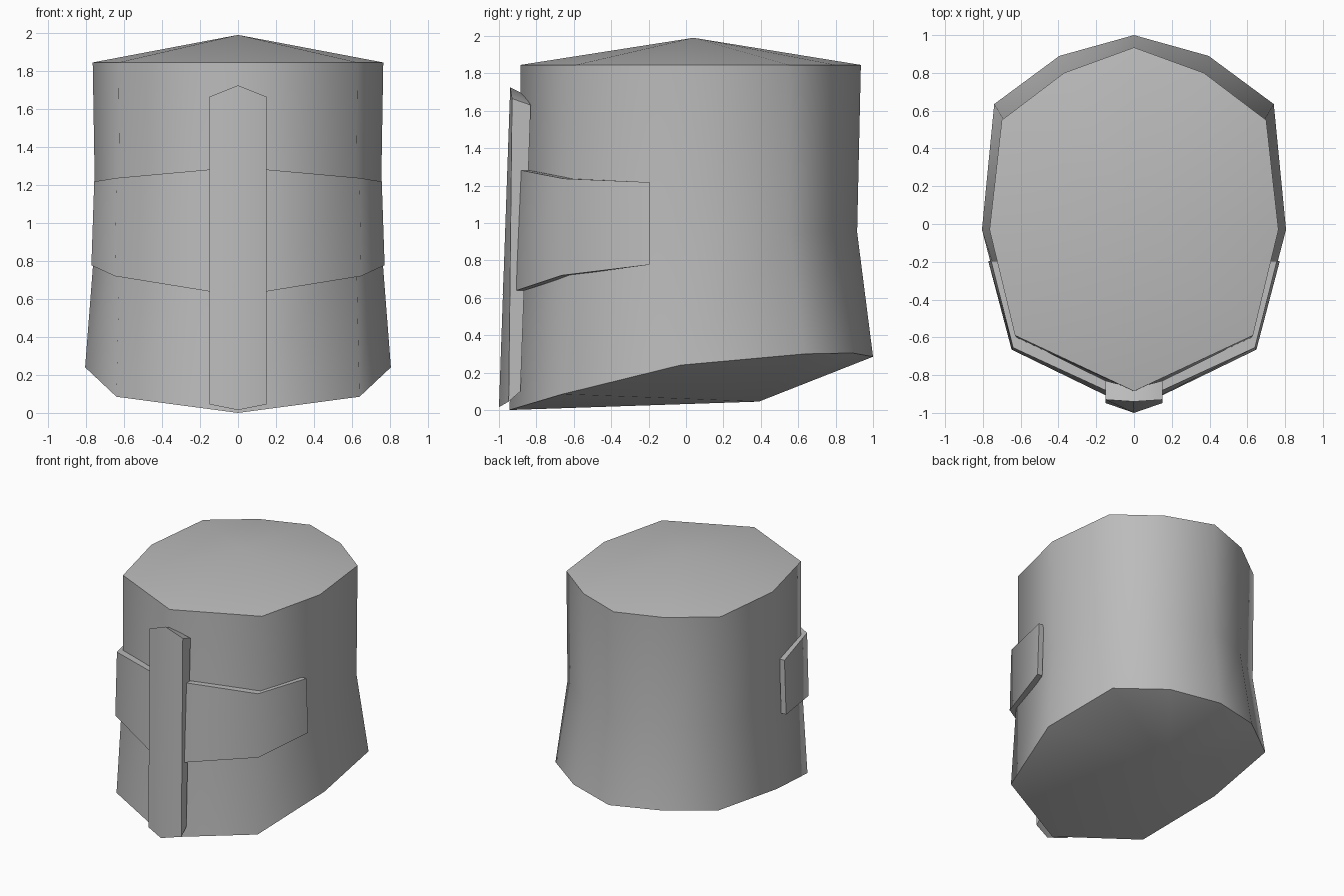
import bpy
import math

cube = bpy.data.objects.get("Cube")
if cube:
    bpy.data.objects.remove(cube, do_unlink=True)

grey = bpy.data.materials.new("plain grey")
grey.use_nodes = True
COLOUR = (0.5, 0.5, 0.5, 1)
grey.diffuse_color = COLOUR
grey.node_tree.nodes["Principled BSDF"].inputs["Base Color"].default_value = COLOUR


def make_object(name, verts, faces):
    mesh = bpy.data.meshes.new(name)
    mesh.from_pydata(verts, [], faces)
    mesh.materials.append(grey)
    obj = bpy.data.objects.new(name, mesh)
    bpy.context.collection.objects.link(obj)
    bpy.ops.object.select_all(action="DESELECT")
    obj.select_set(True)
    bpy.context.view_layer.objects.active = obj
    bpy.ops.object.mode_set(mode="EDIT")
    bpy.ops.mesh.select_all(action="SELECT")
    bpy.ops.mesh.normals_make_consistent(inside=False)
    bpy.ops.object.mode_set(mode="OBJECT")
    bpy.ops.object.shade_smooth_by_angle(angle=math.radians(60))
    return obj


def mirrored(half):
    """Close a front-to-back half outline into a full ring."""
    return half + [(-x, y, z) for x, y, z in half[-2:0:-1]]


def bridge(a, b, n, closed=True):
    """Quads between two runs of n vertices starting at a and b."""
    return [(a + i, a + (i + 1) % n, b + (i + 1) % n, b + i)
            for i in range(n if closed else n - 1)]


# Helmet shell: three ten-sided rings with a low fan at each end
bottom = [(0, -.945, 0), (.64, -.66, .085), (.805, -.03, .24),
          (.74, .635, .3), (.395, .89, .305), (0, 1, .285)]
waist = [(x, y, .95) for x, y in
         [(0, -.89), (.62, -.605), (.75, -.03), (.69, .55), (.365, .79), (0, .915)]]
rim = [(x, y, 1.845) for x, y in
       [(0, -.885), (.63, -.59), (.765, -.03), (.7, .55), (.37, .8), (0, .935)]]
verts = sum([mirrored(r) for r in (bottom, waist, rim)], [])
n = len(verts) // 3
faces = bridge(0, n, n) + bridge(n, 2 * n, n)
for start, tip in ((0, (0, .39, .045)), (2 * n, (0, .04, 1.99))):
    verts.append(tip)
    faces += [(start + i, start + (i + 1) % n, len(verts) - 1) for i in range(n)]
make_object("helmet_shell", verts, faces)

# Brow band: outer and inner strips wrapped around the front
upper = [(.757, -.205, 1.218), (.64, -.655, 1.237), (0, -.95, 1.295)]
lower = [(.772, -.205, .777), (.648, -.665, .72), (0, -.98, .615)]


def strip(half, inset):
    pts = [(x - (inset if x else 0), y + (inset if x < .7 else .01), z) for x, y, z in half]
    return pts + [(-x, y, z) for x, y, z in pts[-2::-1]]


runs = [strip(upper, 0), strip(lower, 0), strip(lower, .045), strip(upper, .045)]
n = len(runs[0])
faces = sum([bridge(k * n, (k + 1) % 4 * n, n, closed=False) for k in range(4)], [])
faces += [tuple(k * n + end for k in range(4)) for end in (0, n - 1)]
make_object("brow_band", sum(runs, []), faces)

# Nose guard: a shallow ridged bar down the front
W = .15
top = [(-W, -.93, 1.665), (0, -.94, 1.725), (W, -.93, 1.665),
       (W, -.83, 1.63), (0, -.87, 1.69), (-W, -.83, 1.63)]
foot = [(-W, -.948, .045), (0, -1, .015), (W, -.948, .045),
        (W, -.885, .1), (0, -.93, .06), (-W, -.885, .1)]
faces = bridge(0, 6, 6)
for s in (0, 6):
    faces += [(s, s + 1, s + 4, s + 5), (s + 1, s + 2, s + 3, s + 4)]
make_object("nose_guard", top + foot, faces)
